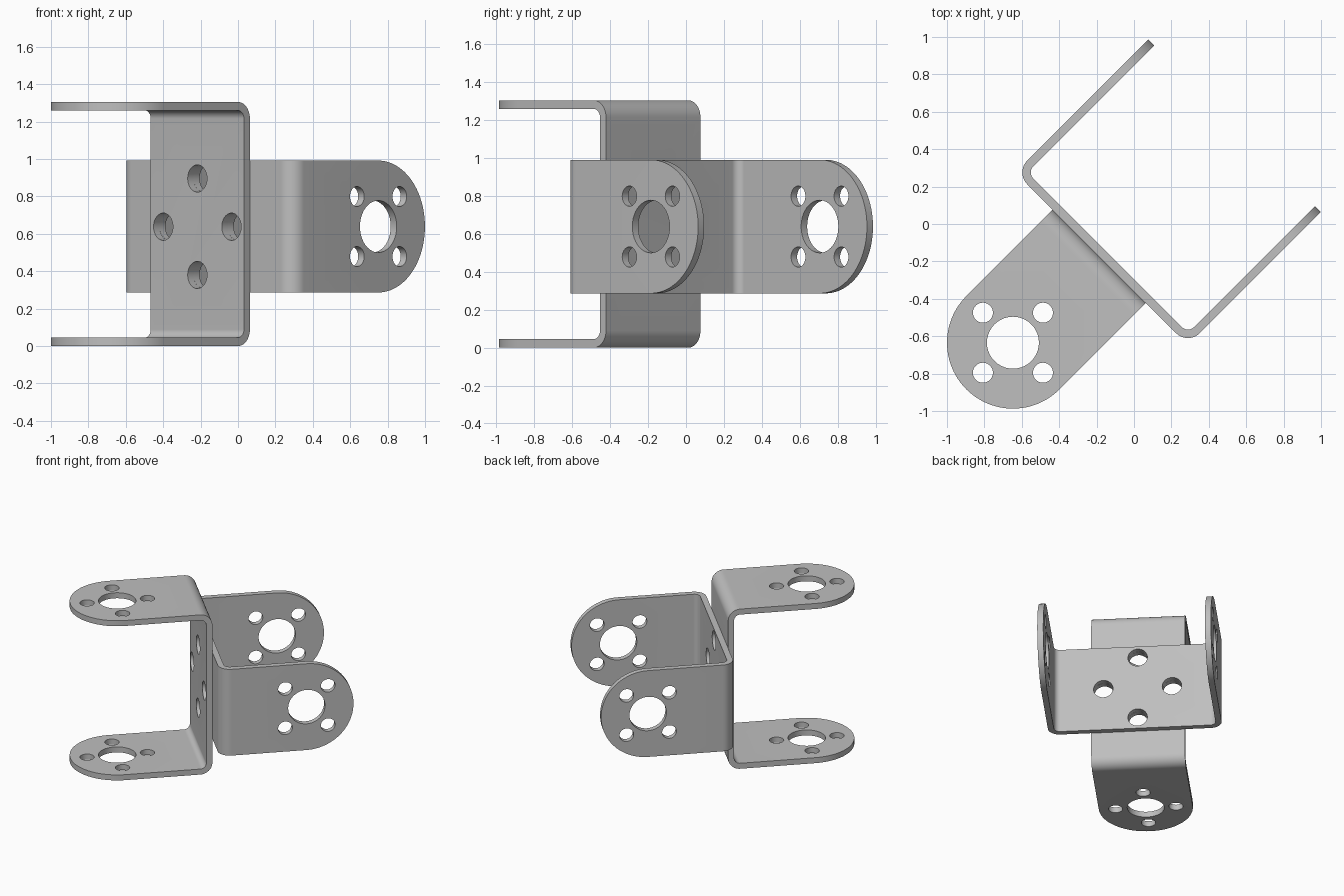
import bpy, bmesh
from math import pi, cos, sin, radians, sqrt
from mathutils import Matrix, Vector

if "Cube" in bpy.data.objects:
    bpy.data.objects.remove(bpy.data.objects["Cube"])

THICK, BEND = 0.045, 0.09           # sheet thickness, outer bend radius
LENGTH, HALF_SPAN = 1.0055, 0.6525  # arm reach, half of outer span
R = 0.3525                          # half width and arm end radius
TIP = LENGTH - R                    # centre of the rounded arm end

grey = bpy.data.materials.new("grey_metal")
grey.use_nodes = True
colour = (0.52, 0.52, 0.52, 1)
grey.diffuse_color = colour
grey.node_tree.nodes["Principled BSDF"].inputs["Base Color"].default_value = colour


def arc(cx, cy, r, start, end, steps):
    angles = [radians(start + (end - start) * i / steps) for i in range(steps + 1)]
    return [(cx + r * cos(a), cy + r * sin(a)) for a in angles]


def prism(name, points, start, end, place):
    """Extrude a closed outline; place(a, b, depth) gives the 3D point."""
    bm = bmesh.new()
    face = bm.faces.new([bm.verts.new(place(a, b, start)) for a, b in points])
    grown = bmesh.ops.extrude_face_region(bm, geom=[face])["geom"]
    shift = Vector(place(0, 0, end)) - Vector(place(0, 0, start))
    bmesh.ops.translate(bm, vec=shift, verts=[g for g in grown if isinstance(g, bmesh.types.BMVert)])
    bmesh.ops.recalc_face_normals(bm, faces=bm.faces)
    mesh = bpy.data.meshes.new(name)
    bm.to_mesh(mesh)
    bm.free()
    obj = bpy.data.objects.new(name, mesh)
    bpy.context.collection.objects.link(obj)
    return obj


def cut(obj, cutter, operation):
    cutter.hide_render = True
    mod = obj.modifiers.new("cut", 'BOOLEAN')
    mod.operation, mod.solver, mod.object = operation, 'EXACT', cutter
    bpy.context.view_layer.objects.active = obj
    bpy.ops.object.modifier_apply(modifier=mod.name)
    bpy.data.objects.remove(cutter)


def along_x(a, b, d):
    return (d, a, b)


def along_y(a, b, d):
    return (a, d, b)


def along_z(a, b, d):
    return (a, b, d)


def bracket(name, arm_dir, span_dir, origin, turn, web_shift):
    # Bent U section: outer skin, then inner skin back again
    h, inner = HALF_SPAN, BEND - THICK
    outer_top = arc(BEND, h - BEND, BEND, 90, 180, 12)
    inner_top = arc(BEND, h - BEND, inner, 180, 90, 12)

    def flip(pts):
        return [(x, -z) for x, z in reversed(pts)]

    section = ([(LENGTH + 0.1, h)] + outer_top + flip(outer_top)
               + [(LENGTH + 0.1, -h), (LENGTH + 0.1, THICK - h)]
               + flip(inner_top) + inner_top + [(LENGTH + 0.1, h - THICK)])
    obj = prism(name, section, -0.5, 0.5, along_y)

    # Strip outline with round arm ends
    outline = [(-0.2, R), (-0.2, -R)] + arc(TIP, 0, R, -90, 90, 48)
    cut(obj, prism("outline_cutter", outline, -1, 1, along_z), 'INTERSECT')

    # Holes through both arms: one large, four small around it
    holes = [(TIP, 0, 0.139)]
    for k in range(4):
        a = turn + k * pi / 2
        holes.append((TIP + 0.227 * cos(a), 0.227 * sin(a), 0.0535))
    for x, y, r in holes:
        cut(obj, prism("arm_hole", arc(x, y, r, 0, 360, 40)[:-1], -1, 1, along_z), 'DIFFERENCE')

    # Four mounting holes in the web
    for k in range(4):
        a = k * pi / 2
        ring = arc(0.258 * cos(a), web_shift + 0.258 * sin(a), 0.073, 0, 360, 40)[:-1]
        cut(obj, prism("web_hole", ring, -0.1, 0.2, along_x), 'DIFFERENCE')

    # Stand the bracket in its place
    x, z = Vector(arm_dir).normalized(), Vector(span_dir).normalized()
    frame = Matrix((x, z.cross(x), z)).transposed().to_4x4()
    obj.data.transform(Matrix.Translation(origin) @ frame)
    obj.data.materials.clear()
    obj.data.materials.append(grey)
    for o in bpy.context.selected_objects:
        o.select_set(False)
    obj.select_set(True)
    bpy.context.view_layer.objects.active = obj
    bpy.ops.object.shade_smooth_by_angle(angle=radians(30))


def spot(u, v, z):
    """Point from distances along the arms and across them."""
    return Vector(((u + v) / sqrt(2), (u - v) / sqrt(2), z))


# Two brackets bolted back to back, a quarter turn apart
bracket("front_bracket", (-1, -1, 0), (0, 0, 1), spot(-0.2535, -0.009, 0.6525), 0, -0.0145)
bracket("back_bracket", (1, 1, 0), (1, -1, 0), spot(-0.2535, 0.009, 0.639), pi / 4, -0.018)
